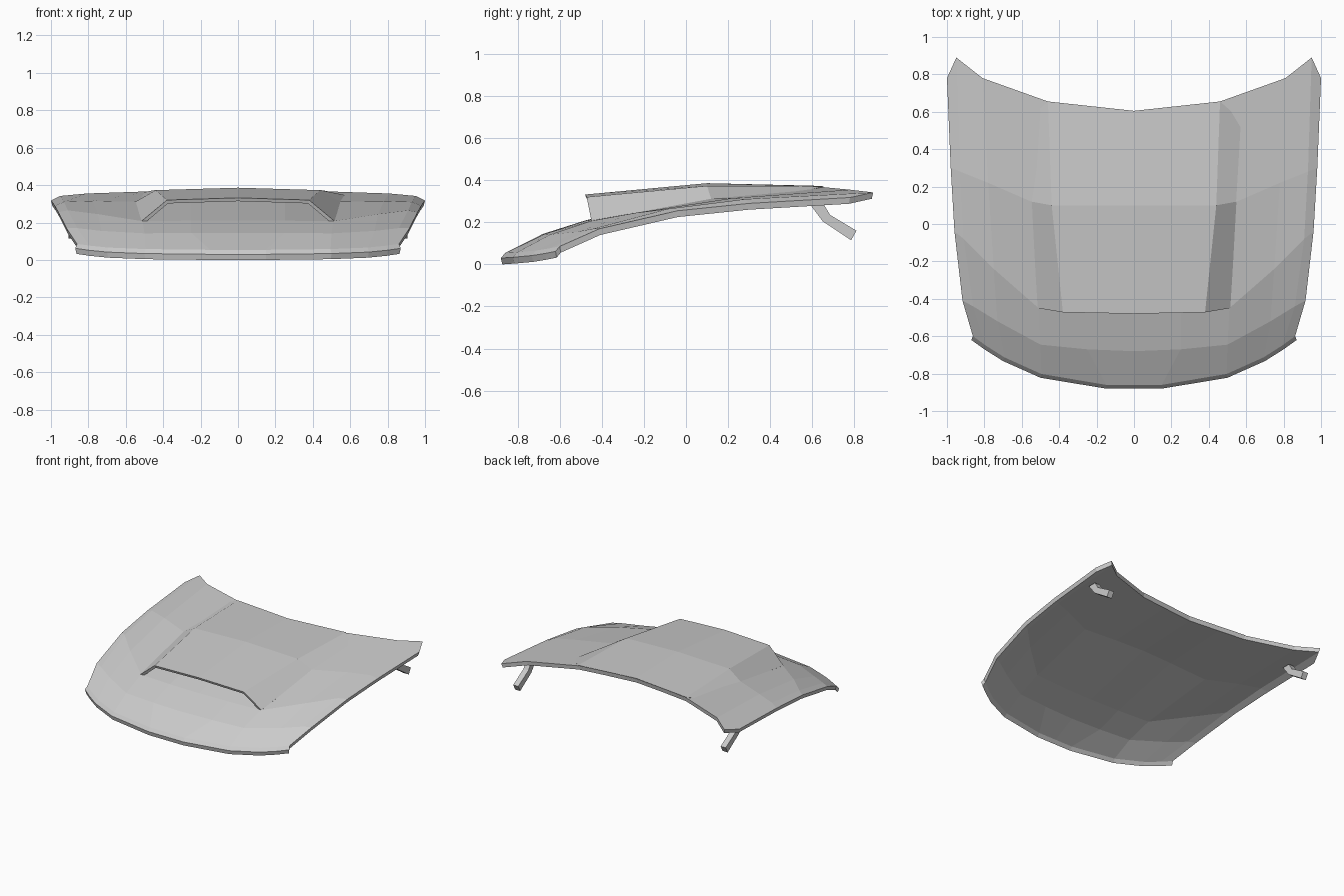
import bpy, bmesh

if "Cube" in bpy.data.objects:
    bpy.data.objects.remove(bpy.data.objects["Cube"])

def finish(name, bm):
    bmesh.ops.remove_doubles(bm, verts=bm.verts, dist=0.0005)
    bmesh.ops.recalc_face_normals(bm, faces=bm.faces)
    me = bpy.data.meshes.new(name)
    bm.to_mesh(me)
    bm.free()
    ob = bpy.data.objects.new(name, me)
    bpy.context.collection.objects.link(ob)
    return ob

def mirrored(row):
    """Half a cross-section (centre outwards) to a full one."""
    return [(-x, y, z) for x, y, z in row[:0:-1]] + row

def shell(name, rows, drop, inset):
    """Loft rows into a closed sheet whose underside is dropped and pulled in."""
    bm = bmesh.new()
    rows = [mirrored(r) for r in rows]
    top = [[bm.verts.new(p) for p in r] for r in rows]
    low = [[bm.verts.new((x * inset, y * inset, z - drop)) for x, y, z in r] for r in rows]
    n, m = len(rows), len(rows[0])
    for g in (top, low):
        for i in range(n - 1):
            for j in range(m - 1):
                bm.faces.new((g[i][j], g[i][j + 1], g[i + 1][j + 1], g[i + 1][j]))
    rim = [(0, j) for j in range(m)] + [(i, m - 1) for i in range(1, n)]
    rim += [(n - 1, j) for j in range(m - 2, -1, -1)] + [(i, 0) for i in range(n - 2, 0, -1)]
    for (a, b), (c, d) in zip(rim, rim[1:] + rim[:1]):
        bm.faces.new((top[a][b], top[c][d], low[c][d], low[a][b]))
    return finish(name, bm)

# Main panel: cross-sections from nose to windscreen edge
nose = [(0, -.88, .03), (.15, -.88, .03), (.5, -.822, .034), (.7, -.733, .042), (.8, -.67, .052), (.87, -.62, .062)]
lip = [(x * .99, y + .02, z + .024) for x, y, z in nose]
panel = [
    nose, lip,
    [(0, -.68, .145), (.25, -.67, .145), (.5, -.645, .142), (.73, -.52, .155), (.86, -.44, .17), (.917, -.41, .17)],
    [(0, -.475, .21), (.25, -.47, .21), (.51, -.45, .207), (.75, -.24, .245), (.91, -.08, .265), (.96, -.04, .255)],
    [(0, .1, .35), (.25, .1, .342), (.55, .12, .312), (.78, .22, .315), (.93, .28, .31), (.98, .3, .29)],
    [(0, .605, .37), (.25, .63, .369), (.46, .655, .367), (.81, .78, .355), (.95, .89, .342), (1.0, .78, .318)],
]
shell("hood_panel", panel, .03, .992)

# Raised air scoop, open at the front
scoop = [
    [(0, -.48, .332), (.38, -.472, .32), (.515, -.45, .208)],
    [(0, .1, .386), (.44, .1, .373), (.55, .12, .31)],
    [(0, .605, .374), (.46, .655, .371), (.58, .55, .345)],
]
shell("air_scoop", scoop, .018, .985)

# Hinge arms under the rear corners
arm = [(.59, .285), (.65, .205), (.785, .115), (.81, .16), (.685, .235), (.655, .285)]
for side, s in (("left", -1), ("right", 1)):
    bm = bmesh.new()
    a, b = ([bm.verts.new((s * x, y, z)) for y, z in arm] for x in (.862, .905))
    k = len(arm)
    for i in range(k):
        j = (i + 1) % k
        bm.faces.new((a[i], a[j], b[j], b[i]))
    for f in (a, b):
        for q in ((0, 1, 4, 5), (1, 2, 3, 4)):
            bm.faces.new([f[t] for t in q])
    finish("hinge_arm_" + side, bm)
